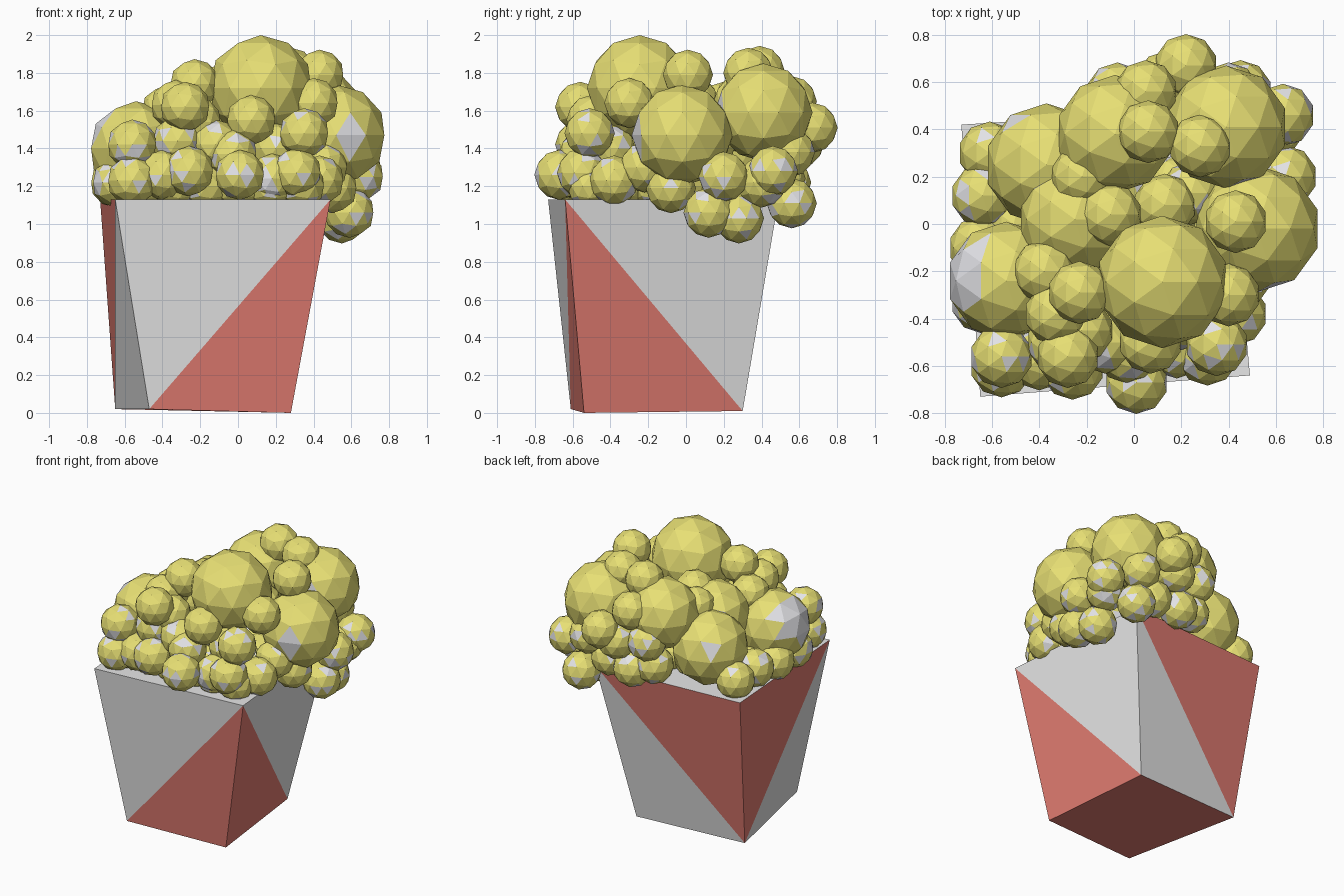
import bpy
import bmesh
import random
from mathutils import Matrix, Vector

random.seed(7)

default_cube = bpy.data.objects.get("Cube")
if default_cube:
    bpy.data.objects.remove(default_cube, do_unlink=True)


def make_material(name, red, green, blue):
    colour = (red, green, blue, 1)
    material = bpy.data.materials.new(name)
    material.use_nodes = True
    material.diffuse_color = colour
    material.node_tree.nodes["Principled BSDF"].inputs["Base Color"].default_value = colour
    return material


box_white = make_material("box white", .8, .8, .8)
box_red = make_material("box red", .75, .2, .165)
corn_yellow = make_material("corn yellow", .8, .74, .175)
corn_white = make_material("corn white", .77, .77, .8)


def finish_object(name, mesh_builder, materials):
    """Turn a bmesh into a linked, flat-shaded object."""
    mesh = bpy.data.meshes.new(name)
    mesh_builder.to_mesh(mesh)
    mesh_builder.free()
    for material in materials:
        mesh.materials.append(material)
    model = bpy.data.objects.new(name, mesh)
    bpy.context.collection.objects.link(model)
    return model


# Tapered paper box: corners run front left, front right, back right, back left as seen from the front
base_corners = [(-.47, -.61, .02), (.28, -.54, 0), (.19, .3, .01), (-.65, .25, .02)]
rim_corners = [(-.65, -.73), (.49, -.64), (.39, .49), (-.73, .42)]
RIM_HEIGHT = 1.13

box = bmesh.new()
base = [box.verts.new(corner) for corner in base_corners]
rim = [box.verts.new((x, y, RIM_HEIGHT)) for x, y in rim_corners]


def add_face(corners, slot):
    box.faces.new(corners).material_index = slot


# Each wall is split on its diagonal into a red and a white triangle
for side in range(4):
    following = (side + 1) % 4
    low_a, low_b = base[side], base[following]
    high_a, high_b = rim[side], rim[following]
    if side == 0:
        add_face((low_a, low_b, high_b), 1)
        add_face((low_a, high_b, high_a), 0)
    elif side == 1:
        add_face((low_a, low_b, high_a), 1)
        add_face((low_b, high_b, high_a), 0)
    elif side == 2:
        add_face((low_a, low_b, high_a), 0)
        add_face((low_b, high_b, high_a), 1)
    else:
        add_face((low_a, low_b, high_b), 0)
        add_face((low_a, high_b, high_a), 1)
add_face(base[::-1], 1)
add_face(rim, 0)
bmesh.ops.recalc_face_normals(box, faces=box.faces[:])
finish_object("paper_box", box, [box_white, box_red])


# Popcorn: faceted balls, with stray white facets low in the heap
def make_popcorn(name, balls, white_share):
    popcorn = bmesh.new()
    for x, y, z, radius in balls:
        created = bmesh.ops.create_icosphere(
            popcorn, subdivisions=2, radius=radius,
            matrix=Matrix.Translation(Vector((x, y, z))))
        facets = {facet for vert in created["verts"] for facet in vert.link_faces}
        for facet in sorted(facets, key=lambda item: tuple(item.calc_center_median())):
            low = z < 1.5
            facet.material_index = int(low and random.random() < white_share)
    return finish_object(name, popcorn, [corn_yellow, corn_white])


def same_size(centres, radius=.133):
    return [(*centre, radius) for centre in centres]


large_balls = [
    (.12, -.245, 1.72, .28), (-.08, .38, 1.6, .25), (.39, .41, 1.59, .26),
    (-.37, .25, 1.38, .26), (-.54, -.24, 1.4, .25), (.52, -.02, 1.47, .268),
    (-.25, .02, 1.5, .24)]
large = make_popcorn("large_popcorn", large_balls, 0)


# White patches: a broad cheek on the outer left ball, single facets on two others
def paint_patch(ball, direction, tightness):
    x, y, z, radius = ball
    centre = Vector((x, y, z))
    aim = Vector(direction).normalized()
    for facet in large.data.polygons:
        on_ball = (facet.center - centre).length < radius
        if on_ball and facet.normal.dot(aim) > tightness:
            facet.material_index = 1


paint_patch(large_balls[4], (-.85, .15, .4), .77)
paint_patch(large_balls[5], (.15, -1, 0), .96)
paint_patch(large_balls[3], (-.57, .8, .15), .97)

top_balls = [
    (.22, .67, 1.51), (.06, .39, 1.81), (.28, .33, 1.8), (.43, .01, 1.79),
    (.05, .56, 1.65), (-.07, .55, 1.45), (-.23, -.29, 1.74), (-.28, -.56, 1.62),
    (.4, -.3, 1.64), (.13, .08, 1.52), (-.1, .04, 1.65), (-.38, -.2, 1.6),
    (-.22, .2, 1.62), (-.33, -.38, 1.63), (.24, .13, 1.42)]
make_popcorn("top_popcorn", same_size(top_balls), .15)

front_balls = [
    (.35, -.51, 1.48), (.07, -.5, 1.55), (-.56, -.56, 1.42), (.01, -.67, 1.26),
    (-.56, -.6, 1.23), (-.26, -.61, 1.28), (.31, -.55, 1.27), (-.03, -.54, 1.37),
    (-.4, -.57, 1.26), (-.22, -.45, 1.54), (.18, -.52, 1.24), (-.32, -.5, 1.44),
    (.2, -.4, 1.4), (-.12, -.5, 1.42)]
make_popcorn("front_popcorn", same_size(front_balls), .15)

side_balls = [
    (-.61, .3, 1.22), (-.64, .12, 1.25), (-.65, -.1, 1.22), (-.64, -.33, 1.22),
    (.63, .46, 1.28), (.64, .2, 1.25), (.59, .12, 1.06), (.55, .28, 1.03),
    (.43, -.38, 1.23), (.5, -.08, 1.19), (.58, .4, 1.22), (.45, -.22, 1.3)]
make_popcorn("side_popcorn", same_size(side_balls), .15)

back_balls = [
    (.45, .56, 1.11), (-.08, .48, 1.26), (.14, .6, 1.43), (.06, .53, 1.22),
    (.4, .55, 1.38), (.26, .5, 1.24)]
make_popcorn("back_popcorn", same_size(back_balls), .15)

# Rows of kernels fill the heap just above the rim
filler_balls = []
for row in range(-3, 2):
    for column in range(-3, 3):
        filler_balls.append((column * .17, row * .17, 1.2, .12))
make_popcorn("hidden_popcorn", filler_balls, .15)
